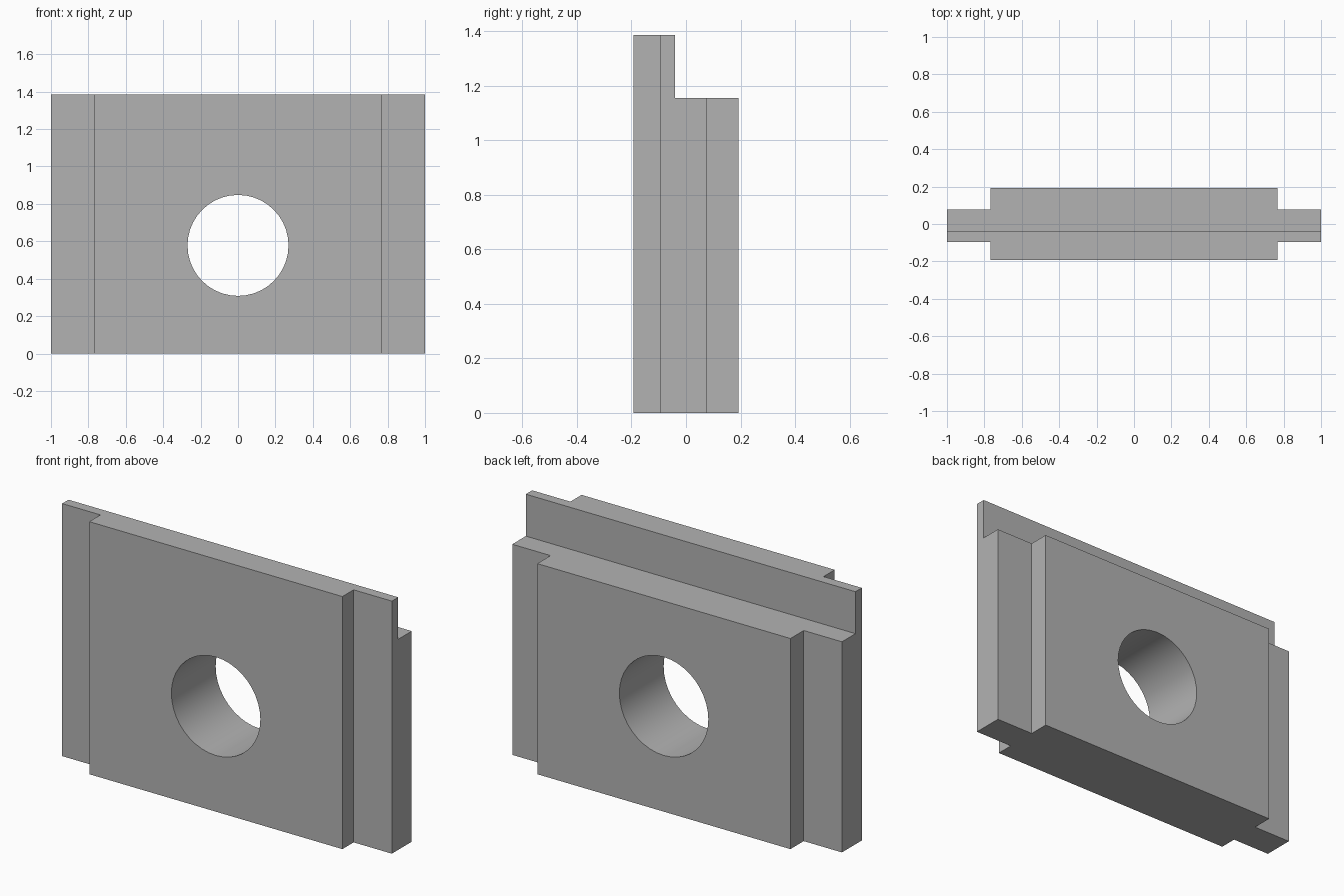
import bpy
import bmesh
from math import pi, radians
from mathutils import Matrix, Vector

cube = bpy.data.objects.get("Cube")
if cube:
    bpy.data.objects.remove(cube, do_unlink=True)

HEIGHT, STEP_Z, STEP_Y = 1.385, 1.155, -0.04
BODY_X, BODY_Y = 0.768, 0.192
TAB_FRONT, TAB_BACK = -0.095, 0.077
HOLE_Z, HOLE_R = 0.578, 0.27


def make_object(name, bm):
    bmesh.ops.recalc_face_normals(bm, faces=bm.faces)
    mesh = bpy.data.meshes.new(name)
    bm.to_mesh(mesh)
    bm.free()
    obj = bpy.data.objects.new(name, mesh)
    bpy.context.collection.objects.link(obj)
    return obj


def cut(target, cutter):
    mod = target.modifiers.new(cutter.name, "BOOLEAN")
    mod.operation = "DIFFERENCE"
    mod.solver = "EXACT"
    mod.object = cutter
    bpy.ops.object.select_all(action="DESELECT")
    bpy.context.view_layer.objects.active = target
    target.select_set(True)
    bpy.ops.object.modifier_apply(modifier=mod.name)
    bpy.data.objects.remove(cutter, do_unlink=True)


# Plate: plan outline with a tab at each end, extruded upward
half = [(BODY_X, -BODY_Y), (BODY_X, TAB_FRONT), (1, TAB_FRONT),
        (1, TAB_BACK), (BODY_X, TAB_BACK), (BODY_X, BODY_Y)]
outline = half + [(-x, y) for x, y in reversed(half)]
bm = bmesh.new()
base = bm.faces.new([bm.verts.new((x, y, 0)) for x, y in outline])
top = bmesh.ops.extrude_face_region(bm, geom=[base])["geom"]
bmesh.ops.translate(bm, vec=Vector((0, 0, HEIGHT)),
                    verts=[v for v in top if isinstance(v, bmesh.types.BMVert)])
plate = make_object("plate", bm)

# Step along the top of the back
bm = bmesh.new()
bmesh.ops.create_cube(bm, size=1, matrix=Matrix.Translation(
    (0, STEP_Y + 0.5, STEP_Z + 0.5)) @ Matrix.Diagonal((3, 1, 1, 1)))
cut(plate, make_object("step_cutter", bm))

# Round hole through the body
bm = bmesh.new()
bmesh.ops.create_cone(bm, cap_ends=True, segments=40, radius1=HOLE_R,
                      radius2=HOLE_R, depth=1,
                      matrix=Matrix.Translation((0, 0, HOLE_Z))
                      @ Matrix.Rotation(pi / 2, 4, "X"))
cut(plate, make_object("hole_cutter", bm))

# Grey material and shading
grey = bpy.data.materials.new("grey")
grey.use_nodes = True
colour = (0.45, 0.45, 0.45, 1)
grey.diffuse_color = colour
grey.node_tree.nodes["Principled BSDF"].inputs["Base Color"].default_value = colour
plate.data.materials.clear()
plate.data.materials.append(grey)
bpy.ops.object.shade_smooth_by_angle(angle=radians(30))
